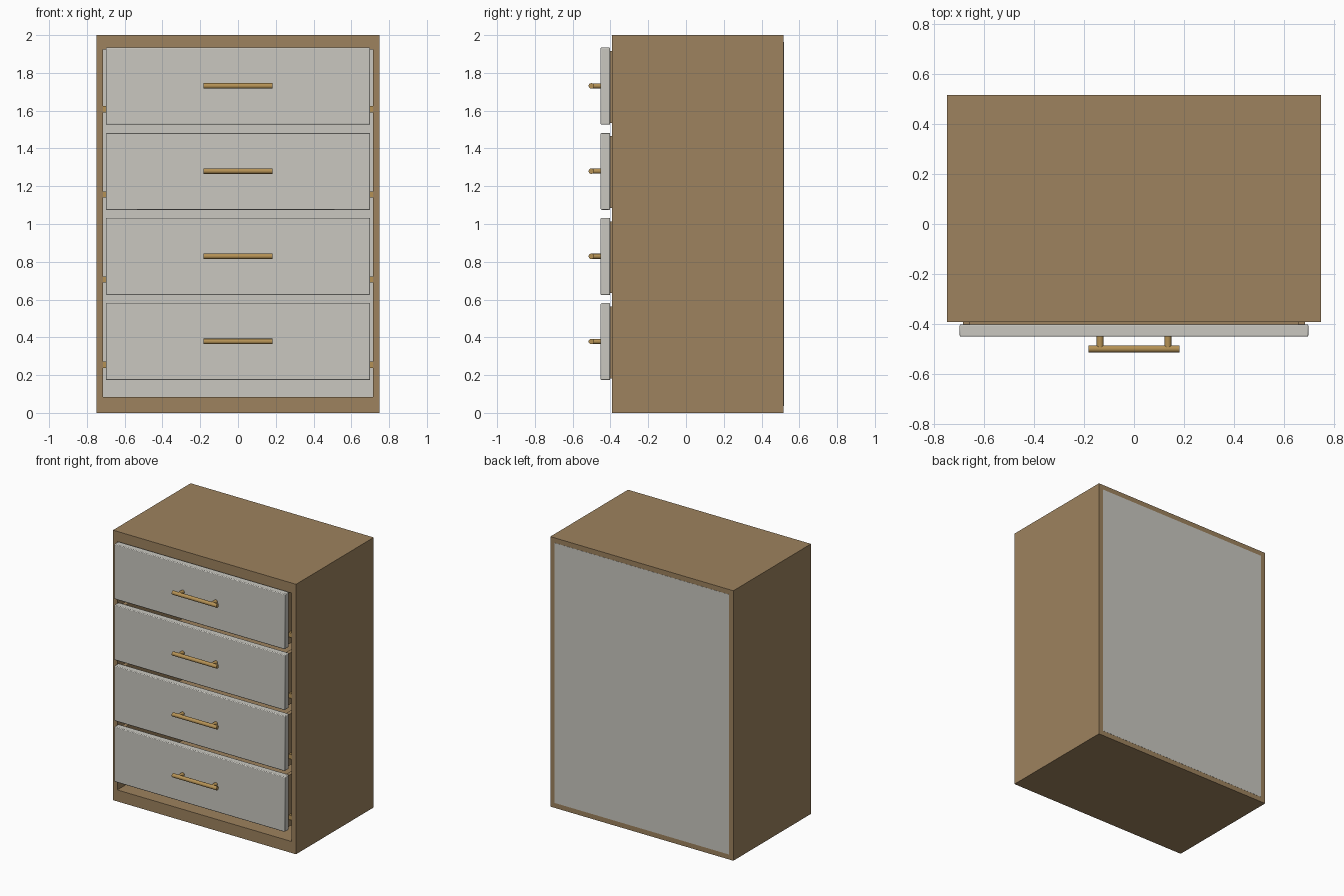
import bpy, math
from mathutils import Vector

if "Cube" in bpy.data.objects:
    bpy.data.objects.remove(bpy.data.objects["Cube"])


def material(name, rgb):
    m = bpy.data.materials.new(name)
    m.diffuse_color = (*rgb, 1)
    m.use_nodes = True
    m.node_tree.nodes["Principled BSDF"].inputs["Base Color"].default_value = m.diffuse_color
    return m


WOOD = material("brown wood", (0.34, 0.225, 0.112))
GREY = material("warm grey paint", (0.585, 0.575, 0.53))
BRASS = material("brass", (0.46, 0.285, 0.09))


def box(name, x, y, z, mat, bevel=0.0):
    """Box from (min, max) ranges, with an optional rounded edge."""
    bpy.ops.mesh.primitive_cube_add(size=1)
    o = bpy.context.object
    o.name = name
    lo, hi = Vector((x[0], y[0], z[0])), Vector((x[1], y[1], z[1]))
    for v in o.data.vertices:
        v.co = (lo + hi) / 2 + Vector(a * b for a, b in zip(v.co, hi - lo))
    o.data.materials.append(mat)
    if bevel:
        mod = o.modifiers.new("soft edge", 'BEVEL')
        mod.width, mod.segments = bevel, 2
        bpy.ops.object.shade_smooth_by_angle(angle=math.radians(35))
    return o


def rod(name, start, end, radius, mat):
    """Round bar between two points."""
    a, b = Vector(start), Vector(end)
    bpy.ops.mesh.primitive_cylinder_add(vertices=20, radius=radius, depth=(b - a).length,
                                        location=(a + b) / 2)
    o = bpy.context.object
    o.name = name
    o.rotation_euler = (b - a).to_track_quat('Z', 'Y').to_euler()
    o.data.materials.append(mat)
    bpy.ops.object.shade_smooth_by_angle(angle=math.radians(35))
    return o


FRONT, BACK = -0.392, 0.517
W, INNER = 0.75, 0.714

# carcass
for s, side in ((-1, "left"), (1, "right")):
    box(f"{side}_side", sorted((s * W, s * INNER)), (FRONT, BACK), (0, 2), WOOD)
box("top_panel", (-INNER, INNER), (FRONT, BACK), (1.925, 2), WOOD)
box("bottom_panel", (-INNER, INNER), (FRONT, BACK), (0, 0.085), WOOD)
box("back_panel", (-INNER, INNER), (BACK - 0.02, BACK + 0.001), (0.037, 1.963), GREY)

# drawers
for i in range(4):
    z = 0.173 + 0.451 * i
    n = f"drawer_{i + 1}"
    box(f"{n}_front", (-0.699, 0.699), (-0.452, -0.402), (z, z + 0.408), GREY, 0.005)
    # open-topped box behind the front
    y0, y1, zb, zt = -0.403, 0.44, z + 0.01, z + 0.39
    for s, side in ((-1, "left"), (1, "right")):
        box(f"{n}_{side}_wall", sorted((s * 0.685, s * 0.657)), (y0, y1), (zb, zt), WOOD)
        box(f"{n}_{side}_slide", sorted((s * 0.685, s * INNER)), (-0.385, 0.44),
            (z + 0.065, z + 0.098), BRASS)
    box(f"{n}_floor", (-0.657, 0.657), (y0, y1), (zb, zb + 0.025), WOOD)
    box(f"{n}_back_wall", (-0.657, 0.657), (y1 - 0.028, y1), (zb + 0.025, zt), WOOD)
    # bar handle on two posts
    zc = z + 0.204 + 0.001
    rod(f"{n}_handle_bar", (-0.183, -0.501, zc), (0.183, -0.501, zc), 0.0145, BRASS)
    for s, side in ((-1, "left"), (1, "right")):
        rod(f"{n}_{side}_handle_post", (s * 0.136, -0.501, zc), (s * 0.136, -0.45, zc),
            0.0135, BRASS)
